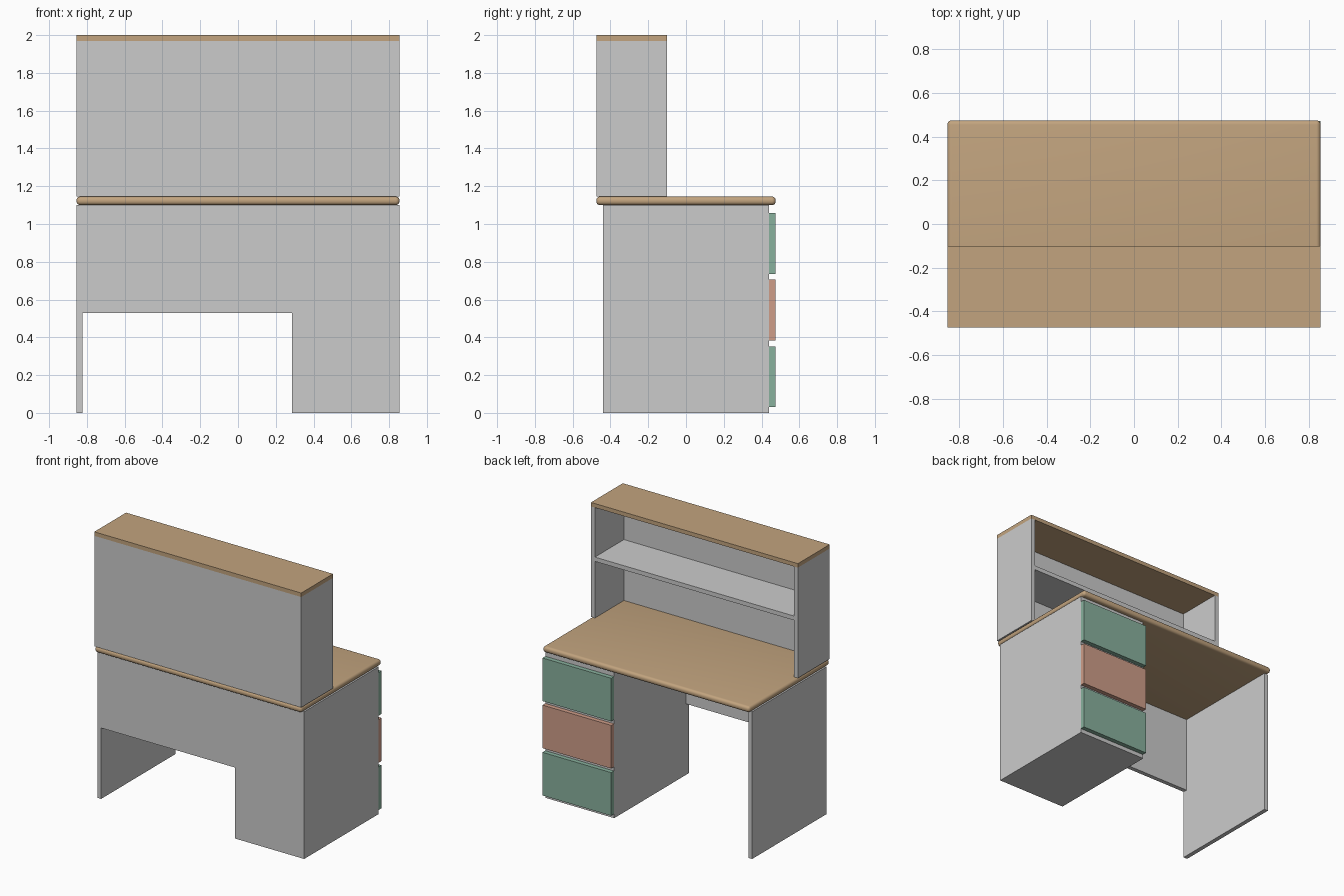
import bpy, bmesh, math

if "Cube" in bpy.data.objects:
    bpy.data.objects.remove(bpy.data.objects["Cube"])


def material(name, rgb):
    m = bpy.data.materials.new(name)
    m.diffuse_color = (*rgb, 1)
    m.use_nodes = True
    m.node_tree.nodes["Principled BSDF"].inputs["Base Color"].default_value = m.diffuse_color
    return m


def box(name, x, y, z, mat=None, bevel=0):
    """Box from (min, max) ranges, with optionally rounded edges."""
    bm = bmesh.new()
    bmesh.ops.create_cube(bm, size=1)
    for v in bm.verts:
        v.co = [r[0] if c < 0 else r[1] for c, r in zip(v.co, (x, y, z))]
    if bevel:
        bmesh.ops.bevel(bm, geom=bm.edges[:], offset=bevel, segments=5,
                        profile=0.5, affect='EDGES')
    me = bpy.data.meshes.new(name)
    bm.to_mesh(me)
    bm.free()
    ob = bpy.data.objects.new(name, me)
    bpy.context.collection.objects.link(ob)
    if mat:
        me.materials.append(mat)
    if bevel:
        bpy.ops.object.select_all(action='DESELECT')
        ob.select_set(True)
        bpy.context.view_layer.objects.active = ob
        bpy.ops.object.shade_smooth_by_angle(angle=math.radians(30))
    return ob


wood = material("wood", (0.54, 0.37, 0.21))
green = material("green", (0.25, 0.44, 0.34))
salmon = material("salmon", (0.62, 0.34, 0.25))

W, D, T = 0.855, 0.475, 0.032   # half width, half depth, board thickness
BASE = 0.44                     # half depth of the base

# Base: side panel, drawer cabinet and back panel between them
box("side_panel", (-W, -W + T), (-BASE, BASE), (0, 1.10))
box("drawer_cabinet", (0.285, W), (-BASE, BASE), (0, 1.10))
box("back_panel", (-W + T, 0.285), (-BASE, -BASE + T), (0.53, 1.10))

# Drawer fronts
for i, (z, mat) in enumerate(zip((0.03, 0.383, 0.735), (green, salmon, green))):
    box(f"drawer_front_{i + 1}", (0.287, W), (BASE, 0.473), (z, z + 0.322), mat)

# Desktop with rounded edges
box("desktop", (-W, W), (-D, D), (1.10, 1.145), wood, bevel=0.02)

# Hutch: sides, back, middle shelf and wooden top
HF = -0.10
for name, x in (("left", -W), ("right", W - T)):
    box(f"hutch_side_{name}", (x, x + T), (-D, HF), (1.145, 1.97))
box("hutch_back", (-W + T, W - T), (-D, -D + T), (1.145, 1.97))
box("hutch_shelf", (-W + T, W - T), (-D + T, HF), (1.568, 1.60))
box("hutch_top", (-W, W), (-D, HF), (1.97, 2.0), wood)
